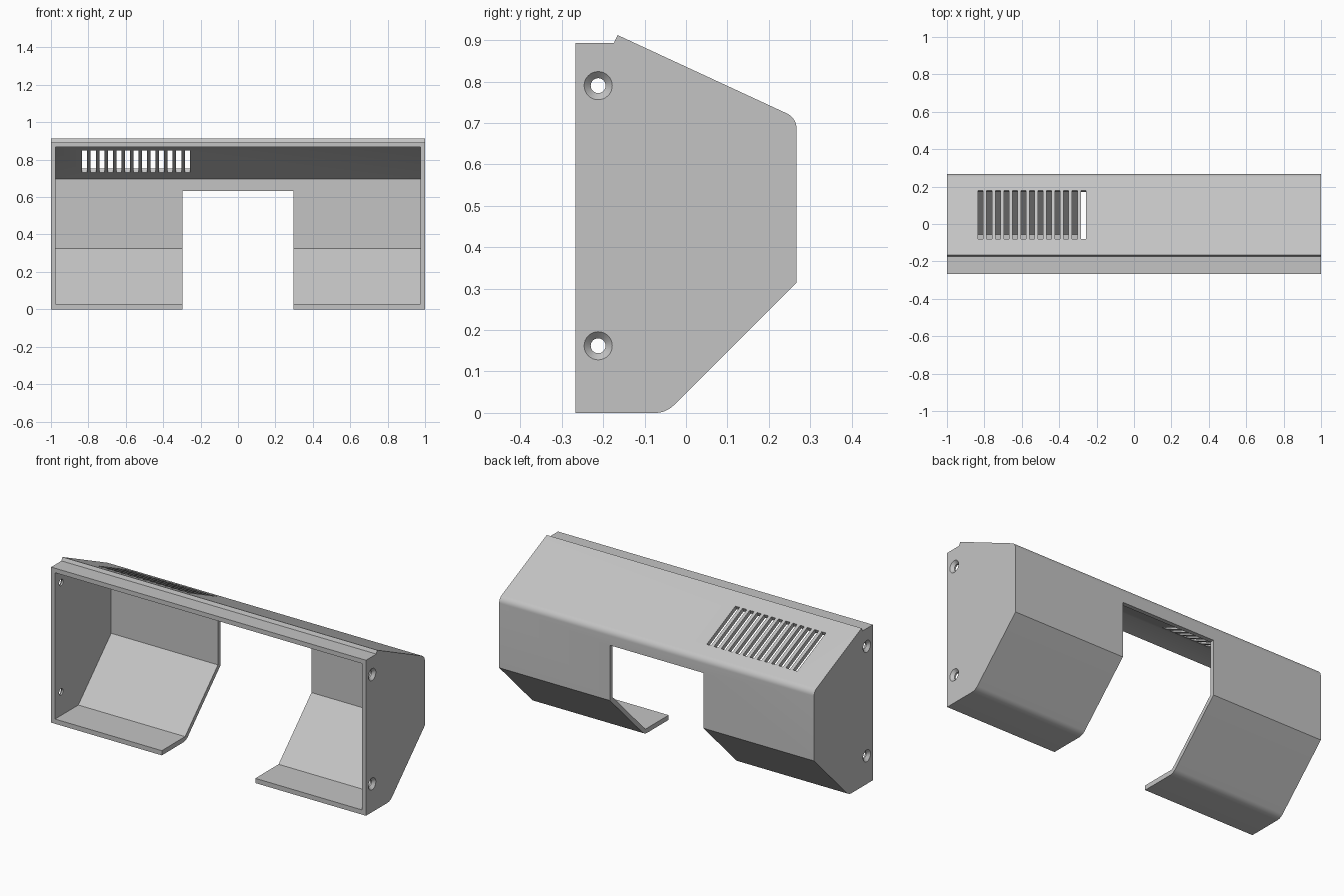
import bpy, bmesh, math
from mathutils import Vector

cube = bpy.data.objects.get("Cube")
if cube:
    bpy.data.objects.remove(cube, do_unlink=True)

grey = bpy.data.materials.new("light_grey")
grey.use_nodes = True
colour = (0.55, 0.55, 0.55, 1)
grey.diffuse_color = colour
grey.node_tree.nodes["Principled BSDF"].inputs["Base Color"].default_value = colour


def make_object(name, bm):
    bmesh.ops.recalc_face_normals(bm, faces=bm.faces)
    mesh = bpy.data.meshes.new(name)
    bm.to_mesh(mesh)
    bm.free()
    mesh.materials.append(grey)
    obj = bpy.data.objects.new(name, mesh)
    bpy.context.collection.objects.link(obj)
    return obj


def loft(bm, rings):
    """Close a row of equal point rings into a solid."""
    rows = [[bm.verts.new(p) for p in ring] for ring in rings]
    n = len(rows[0])
    for a, b in zip(rows, rows[1:]):
        for i in range(n):
            j = (i + 1) % n
            bm.faces.new((a[i], a[j], b[j], b[i]))
    bm.faces.new(rows[0])
    bm.faces.new(rows[-1])


def prism(bm, profile, x0, x1):
    loft(bm, [[(x, y, z) for y, z in profile] for x in (x0, x1)])


def fillet(before, corner, after, length, steps=8):
    """Arc tangent to both edges, starting the given length from the corner."""
    c = Vector(corner)
    u = (Vector(before) - c).normalized()
    v = (Vector(after) - c).normalized()
    half = u.angle(v) / 2
    radius = length * math.tan(half)
    centre = c + (u + v).normalized() * (length / math.cos(half))
    start, end = c + u * length - centre, c + v * length - centre
    turn = start.angle(end)
    return [tuple(centre + (start * math.sin((1 - t) * turn) + end * math.sin(t * turn)) / math.sin(turn))
            for t in (i / steps for i in range(steps + 1))]


def cut(target, name, bm):
    cutter = make_object(name, bm)
    cutter.hide_render = True
    mod = target.modifiers.new(name, 'BOOLEAN')
    mod.operation = 'DIFFERENCE'
    mod.solver = 'EXACT'
    mod.object = cutter
    bpy.context.view_layer.objects.active = target
    bpy.ops.object.modifier_apply(modifier=name)
    bpy.data.objects.remove(cutter, do_unlink=True)


# Outer housing with rounded lower and upper back corners
front, back = -0.267, 0.267
ridge = (-0.165, 0.912)
low, knee, eave = (-0.048, 0), (back, 0.315), (back, 0.712)
outline = [(front, 0)]
outline += fillet((front, 0), low, knee, 0.026)
outline += [knee]
outline += fillet(knee, eave, ridge, 0.026)
outline += [ridge, (-0.174, 0.893), (front, 0.893)]
bm = bmesh.new()
prism(bm, outline, -1, 1)
housing = make_object("housing", bm)

# Hollow inside, open at the front
bm = bmesh.new()
prism(bm, [(-0.4, 0.027), (-0.056, 0.027), (0.242, 0.325),
           (0.242, 0.697), (-0.127, 0.867), (-0.4, 0.867)], -0.975, 0.975)
cut(housing, "cavity", bm)

# Central doorway through floor and back
bm = bmesh.new()
prism(bm, [(-0.5, -0.1), (0.5, -0.1), (0.5, 0.632), (-0.5, 0.632)], -0.297, 0.297)
cut(housing, "doorway", bm)

# Vent slots cut square to the sloping roof
slope = (Vector(eave) - Vector(ridge)).normalized()
normal = Vector((-slope.y, slope.x))
near = Vector(ridge) + slope * (0.085 / slope.x)
far = Vector(ridge) + slope * (0.345 / slope.x)
slot = [near + normal * 0.03, far + normal * 0.03,
        far - normal * 0.045, near - normal * 0.045]
bm = bmesh.new()
for i in range(13):
    x = -0.833 + i * 0.0457
    prism(bm, slot, x, x + 0.027)
cut(housing, "vent_slots", bm)

# Countersunk screw holes in both end walls
bm = bmesh.new()
for side in (-1, 1):
    for height in (0.162, 0.79):
        rings = []
        for x, r in ((1.01, 0.044), (0.984, 0.018), (0.95, 0.018)):
            rings.append([(side * x, -0.212 + r * math.cos(a), height + r * math.sin(a))
                          for a in (math.tau * k / 32 for k in range(32))])
        loft(bm, rings)
cut(housing, "screw_holes", bm)

# Smooth the rounded corners, keep other edges sharp
bpy.ops.object.select_all(action='DESELECT')
housing.select_set(True)
bpy.context.view_layer.objects.active = housing
bpy.ops.object.shade_smooth_by_angle(angle=math.radians(25))
